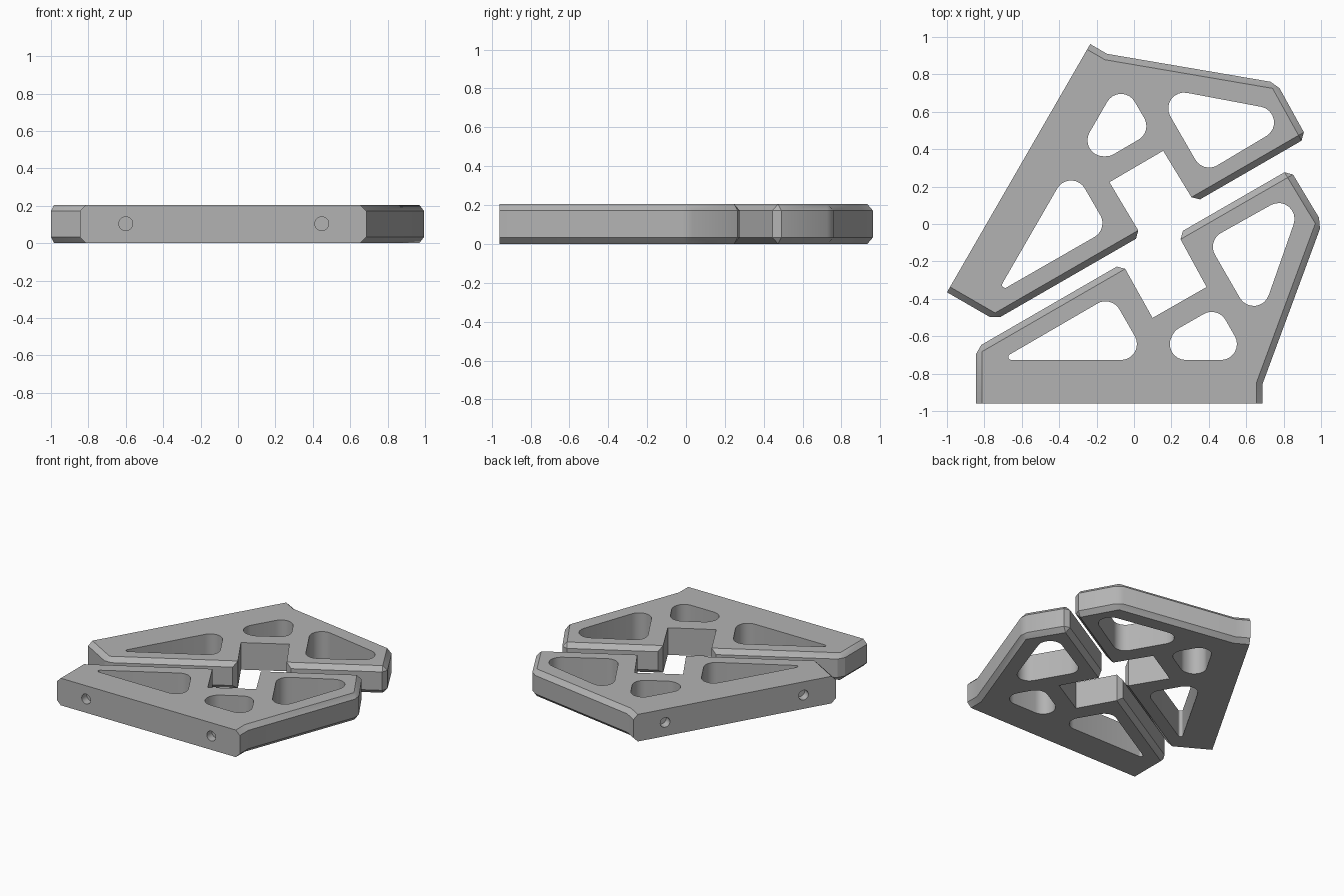
import bpy, bmesh, math
from mathutils import Vector

if "Cube" in bpy.data.objects:
    bpy.data.objects.remove(bpy.data.objects["Cube"])

H = 0.205        # plate thickness
CH = 0.033       # chamfer size
Y0 = -0.96       # straight outer edge of a half

mat = bpy.data.materials.new("light_grey")
mat.diffuse_color = (0.45, 0.45, 0.45, 1)
mat.use_nodes = True
mat.node_tree.nodes["Principled BSDF"].inputs["Base Color"].default_value = mat.diffuse_color

# Sharp outline of one half: (x, y, chamfer the following side, chamfer this vertical corner)
OUTLINE = [
    (-0.845, Y0, False, False), (0.687, Y0, True, False),
    (0.687, -0.856, True, False), (1.006, 0.006, True, True),
    (0.833, 0.293, True, True), (0.233, -0.053, False, True),
    (0.388, -0.337, False, False), (0.099, -0.502, False, False),
    (-0.063, -0.211, True, True), (-0.845, -0.663, True, True),
]
# Windows: sharp corners as (x, y, fillet radius)
R = 0.085
WINDOWS = [
    [(-0.715, -0.727, 0.016), (0.078, -0.727, R), (-0.121, -0.382, R)],
    [(0.129, -0.727, R), (0.612, -0.727, R), (0.447, -0.439, R), (0.221, -0.568, R)],
    [(0.390, -0.090, R), (0.659, -0.556, R), (0.928, 0.211, R)],
]
SOCKETS = [-0.6, 0.448]


def place_front(x, y):
    return x, y


def place_back(x, y):
    # mirrored copy turned so that its straight edge runs along the 60 degree side
    u, v = x + 0.845, y - Y0
    s, c = math.sin(math.radians(60)), 0.5
    return -1.0 + u * c + v * s, -0.365 + u * s - v * c


def fillet(corners, steps=8):
    pts, n = [], len(corners)
    for i, (x, y, r) in enumerate(corners):
        p = Vector((x, y))
        a = (Vector(corners[i - 1][:2]) - p).normalized()
        b = (Vector(corners[(i + 1) % n][:2]) - p).normalized()
        half = a.angle(b) / 2
        centre = p + (a + b).normalized() * (r / math.sin(half))
        start = p + a * (r / math.tan(half)) - centre
        end = p + b * (r / math.tan(half)) - centre
        sweep = start.angle(end)
        for k in range(steps + 1):
            t = k / steps
            q = (start * math.sin((1 - t) * sweep) + end * math.sin(t * sweep)) / math.sin(sweep)
            pts.append(tuple(centre + q))
    return pts


def prism(bm, lower, upper):
    lo = [bm.verts.new(p) for p in lower]
    hi = [bm.verts.new(p) for p in upper]
    bm.faces.new(lo)
    bm.faces.new(hi)
    n = len(lo)
    for i in range(n):
        j = (i + 1) % n
        bm.faces.new((lo[i], lo[j], hi[j], hi[i]))
    return lo, hi


def to_object(bm, name):
    bmesh.ops.recalc_face_normals(bm, faces=bm.faces)
    me = bpy.data.meshes.new(name)
    bm.to_mesh(me)
    bm.free()
    me.materials.append(mat)
    ob = bpy.data.objects.new(name, me)
    bpy.context.collection.objects.link(ob)
    return ob


def build_half(name, place):
    # chamfered plate
    bm = bmesh.new()
    flat = [place(x, y) for x, y, _, _ in OUTLINE]
    lo, hi = prism(bm, [(*p, 0) for p in flat], [(*p, H) for p in flat])
    edges = []
    for i, (_, _, side, corner) in enumerate(OUTLINE):
        j = (i + 1) % len(OUTLINE)
        if side:
            edges += [bm.edges.get((lo[i], lo[j])), bm.edges.get((hi[i], hi[j]))]
        if corner:
            edges.append(bm.edges.get((lo[i], hi[i])))
    bmesh.ops.recalc_face_normals(bm, faces=bm.faces)
    bmesh.ops.bevel(bm, geom=edges, offset=CH, offset_type='OFFSET', segments=1,
                    profile=0.5, affect='EDGES', clamp_overlap=False)
    plate = to_object(bm, name)

    # cutters: rounded windows and shallow round sockets in the straight edge
    bm = bmesh.new()
    for w in WINDOWS:
        pts = [place(*p) for p in fillet(w)]
        prism(bm, [(*p, -0.1) for p in pts], [(*p, H + 0.1) for p in pts])
    for sx in SOCKETS:
        ring = [(sx + 0.037 * math.cos(k * math.tau / 24),
                 0.104 + 0.037 * math.sin(k * math.tau / 24)) for k in range(24)]
        prism(bm, [(*place(x, Y0 - 0.05), z) for x, z in ring],
              [(*place(x, Y0 + 0.06), z) for x, z in ring])
    cutter = to_object(bm, name + "_cutter")
    cutter.hide_render = True

    mod = plate.modifiers.new("cutouts", 'BOOLEAN')
    mod.operation, mod.solver, mod.object = 'DIFFERENCE', 'EXACT', cutter
    bpy.ops.object.select_all(action='DESELECT')
    plate.select_set(True)
    bpy.context.view_layer.objects.active = plate
    bpy.ops.object.modifier_apply(modifier=mod.name)
    bpy.data.objects.remove(cutter)
    bpy.ops.object.shade_smooth_by_angle(angle=math.radians(28))


build_half("front_half_plate", place_front)
build_half("back_half_plate", place_back)
